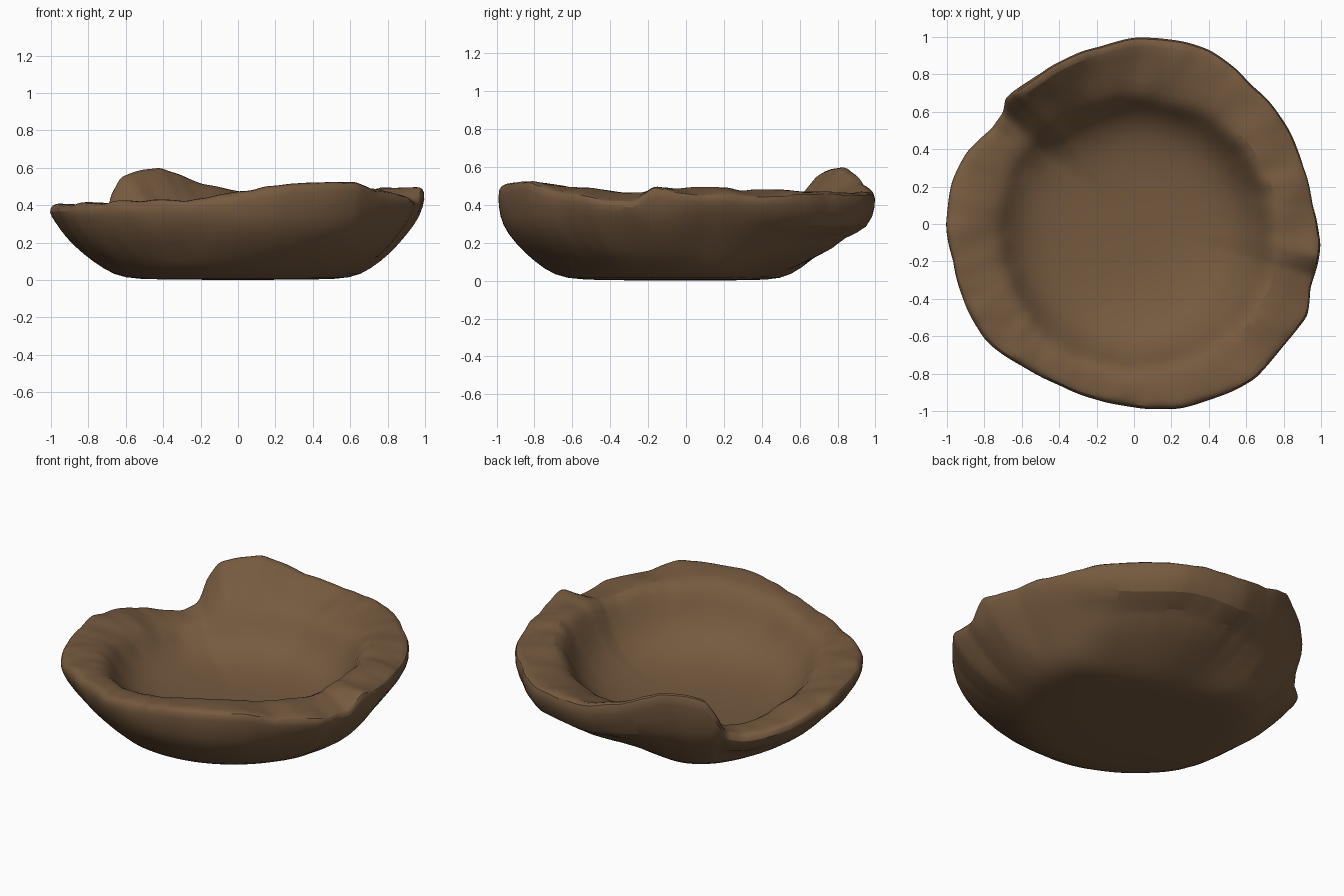
import bpy, bmesh, math
from mathutils import Vector, noise

if "Cube" in bpy.data.objects:
    bpy.data.objects.remove(bpy.data.objects["Cube"])

SEG = 180


def table(pairs, a):
    """Periodic linear interpolation of (angle, value) pairs, degrees."""
    pts = sorted(pairs)
    pts = [(pts[-1][0] - 360, pts[-1][1])] + pts + [(pts[0][0] + 360, pts[0][1])]
    for (a0, v0), (a1, v1) in zip(pts, pts[1:]):
        if a0 <= a <= a1:
            return v0 + (v1 - v0) * (a - a0) / (a1 - a0)
    return pts[0][1]


# Outer outline seen from above
OUTLINE = [(-168, .98), (-155, .99), (-143, 1.0), (-129, .96), (-115, .94), (-102, .95),
           (-90, .97), (-78, 1.0), (-64, 1.02), (-52, 1.04), (-39, 1.02), (-28, 1.04),
           (-20, 1.0), (-12, 1.0), (-6, 1.0), (6, .955), (18, .95), (33, .965), (51, .97),
           (67, 1.01), (78, 1.0), (90, .99), (102, .96), (122, .94), (136, .955),
           (139, .91), (146, .91), (156, .96), (168, .99), (180, 1.0)]
# Height of the broken rim at its outer edge
RIM = [(-168, .41), (-143, .415), (-115, .43), (-102, .44), (-92, .46), (-80, .51),
       (-64, .54), (-54, .535), (-40, .47), (-28, .45), (-16, .43), (-10, .49), (-4, .47),
       (8, .46), (20, .46), (33, .46), (51, .47), (67, .475), (90, .475), (102, .525),
       (116, .61), (125, .59), (132, .56), (136, .46), (139, .32), (146, .30),
       (156, .32), (168, .37), (180, .405)]
# Height of the inner lip
LIP = [(-150, .41), (-110, .43), (-85, .48), (-60, .52), (-35, .50), (-16, .48), (-8, .51),
       (10, .515), (30, .50), (55, .44), (90, .39), (116, .41), (130, .39), (141, .30),
       (158, .31), (180, .37)]
# How full the belly is
BELLY = [(-180, .3), (-150, .9), (-90, 1), (-55, .6), (0, .1), (60, 0), (110, .3),
         (140, .8), (165, .4)]


def mix(p, q, w):
    return [(a[0] * (1 - w) + b[0] * w, a[1] * (1 - w) + b[1] * w) for a, b in zip(p, q)]


def profile(a):
    """Cross-section (radius, height) from the base up over the rim to the floor."""
    R, h, lip, full = (table(t, a) for t in (OUTLINE, RIM, LIP, BELLY))
    R *= 1.012
    s = min(1, h / .42)                     # squash the belly where the rim is low
    t = math.radians(a)
    ri = .70 + .01 * math.cos(t) - .05 * math.sin(t)
    lean = [(.42, .008), (.60, .012), (.70, .06), (.80 * R, .145), (.90 * R, .26 * s),
            (.965 * R, .35 * s), (R, h - .035), (.99 * R, h - .005)]
    round_ = [(.42, .008), (.64, .012), (.75, .065), (.86 * R, .145), (.955 * R, .25 * s),
              (.995 * R, .34 * s), (1.005 * R, h - .035), (.985 * R, h - .002)]
    under = [(.30, .008), (.42, .012), (.60, .09), (.80 * R, .19), (.82 * R, .235),
             (.965 * R, .28), (R, h - .06), (.99 * R, h - .005)]
    # Undercut slab at the back
    pts = mix(mix(lean, round_, full), under, math.exp(-((a - 72) / 42) ** 4))
    mid = (ri + .05 + R) / 2
    pts += [(.955 * R, h + .003), (mid, (h + lip) / 2 + .005), (ri + .055, lip),
            (ri + .005, lip - .05)]
    # Dished floor
    edge = lip - .05
    pts += [(ri * f, .125 + (edge - .125) * g) for f, g in
            ((.93, .64), (.82, .34), (.66, .14), (.42, .03), (.2, 0))]
    return pts


# Bowl body: rings swept around the changing cross-section
bm = bmesh.new()
columns = []
for i in range(SEG):
    a = -180 + 360 * i / SEG
    t = math.radians(a)
    col = []
    for k, (r, z) in enumerate(profile(a)):
        p = Vector((r * math.cos(t), r * math.sin(t), z))
        rough = .022 if 7 <= k <= 11 else .012 if 3 <= k <= 6 else 0
        n = noise.noise(p * 5) + .5 * noise.noise(p * 12)
        p.z += rough * n
        p.xy *= 1 + rough * .5 * noise.noise(p * 6 + Vector((9, 3, 5)))
        col.append(bm.verts.new(p))
    columns.append(col)
for i in range(SEG):
    c, d = columns[i], columns[(i + 1) % SEG]
    for k in range(len(c) - 1):
        bm.faces.new((c[k], d[k], d[k + 1], c[k + 1]))

# Close the underside and the middle of the floor
for k, z in ((0, .005), (-1, .124)):
    centre = bm.verts.new((0, 0, z))
    for i in range(SEG):
        bm.faces.new((columns[i][k], columns[(i + 1) % SEG][k], centre))
bmesh.ops.recalc_face_normals(bm, faces=bm.faces)
low = min(v.co.z for v in bm.verts)
for v in bm.verts:
    v.co.z -= low

mesh = bpy.data.meshes.new("clay_bowl")
bm.to_mesh(mesh)
bm.free()
bowl = bpy.data.objects.new("clay_bowl", mesh)
bpy.context.collection.objects.link(bowl)

clay = bpy.data.materials.new("brown_clay")
clay.diffuse_color = (.18, .102, .05, 1)
clay.use_nodes = True
clay.node_tree.nodes["Principled BSDF"].inputs["Base Color"].default_value = clay.diffuse_color
mesh.materials.append(clay)

sub = bowl.modifiers.new("soften", 'SUBSURF')
sub.levels = sub.render_levels = 1
bpy.context.view_layer.objects.active = bowl
bowl.select_set(True)
bpy.ops.object.shade_smooth_by_angle(angle=math.radians(50))
